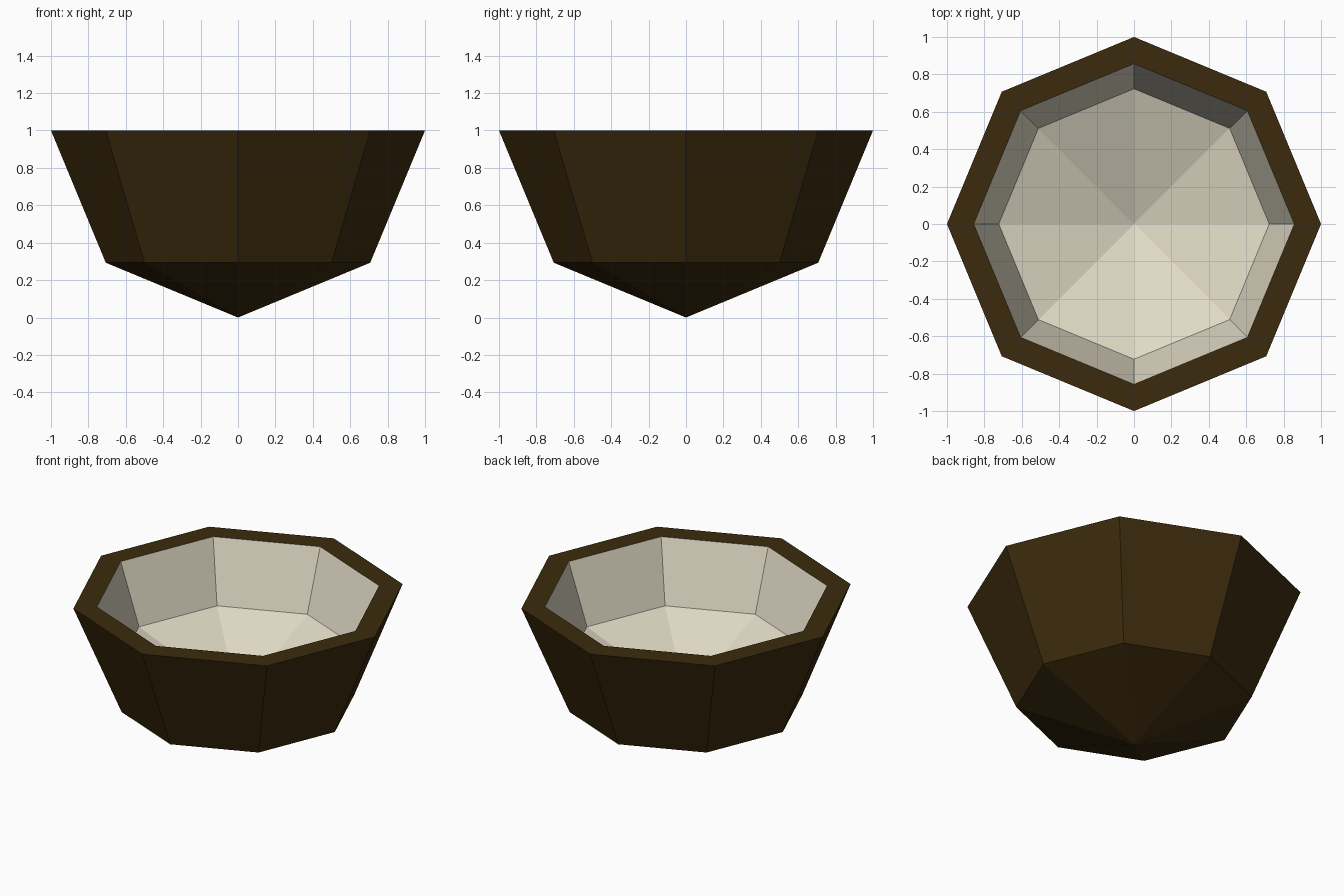
import bpy, bmesh, math

if "Cube" in bpy.data.objects:
    bpy.data.objects.remove(bpy.data.objects["Cube"])

SIDES = 8


def material(name, color):
    m = bpy.data.materials.new(name)
    m.diffuse_color = (*color, 1)
    m.use_nodes = True
    m.node_tree.nodes["Principled BSDF"].inputs["Base Color"].default_value = m.diffuse_color
    return m


wood = material("dark_brown", (0.045, 0.024, 0.004))
cream = material("cream_lining", (0.75, 0.70, 0.56))

# Bowl profile (radius, height): outer tip, outer wall, flat rim, inner wall, inner tip
profile = [(0, 0), (0.707, 0.293), (1, 1), (0.857, 1), (0.723, 0.605), (0, 0.31)]

bm = bmesh.new()
rings = []
for r, z in profile:
    if r == 0:
        rings.append([bm.verts.new((0, 0, z))] * SIDES)
    else:
        rings.append([bm.verts.new((r * math.cos(i * math.tau / SIDES),
                                    r * math.sin(i * math.tau / SIDES), z))
                      for i in range(SIDES)])

# Skin the rings; the last two bands are the cream lining
for band, (a, b) in enumerate(zip(rings, rings[1:])):
    for i in range(SIDES):
        j = (i + 1) % SIDES
        corners = list(dict.fromkeys([a[i], a[j], b[j], b[i]]))
        face = bm.faces.new(corners)
        face.material_index = 1 if band >= 3 else 0
bmesh.ops.recalc_face_normals(bm, faces=bm.faces)

mesh = bpy.data.meshes.new("bowl")
bm.to_mesh(mesh)
bm.free()
mesh.materials.append(wood)
mesh.materials.append(cream)
bpy.context.collection.objects.link(bpy.data.objects.new("bowl", mesh))
